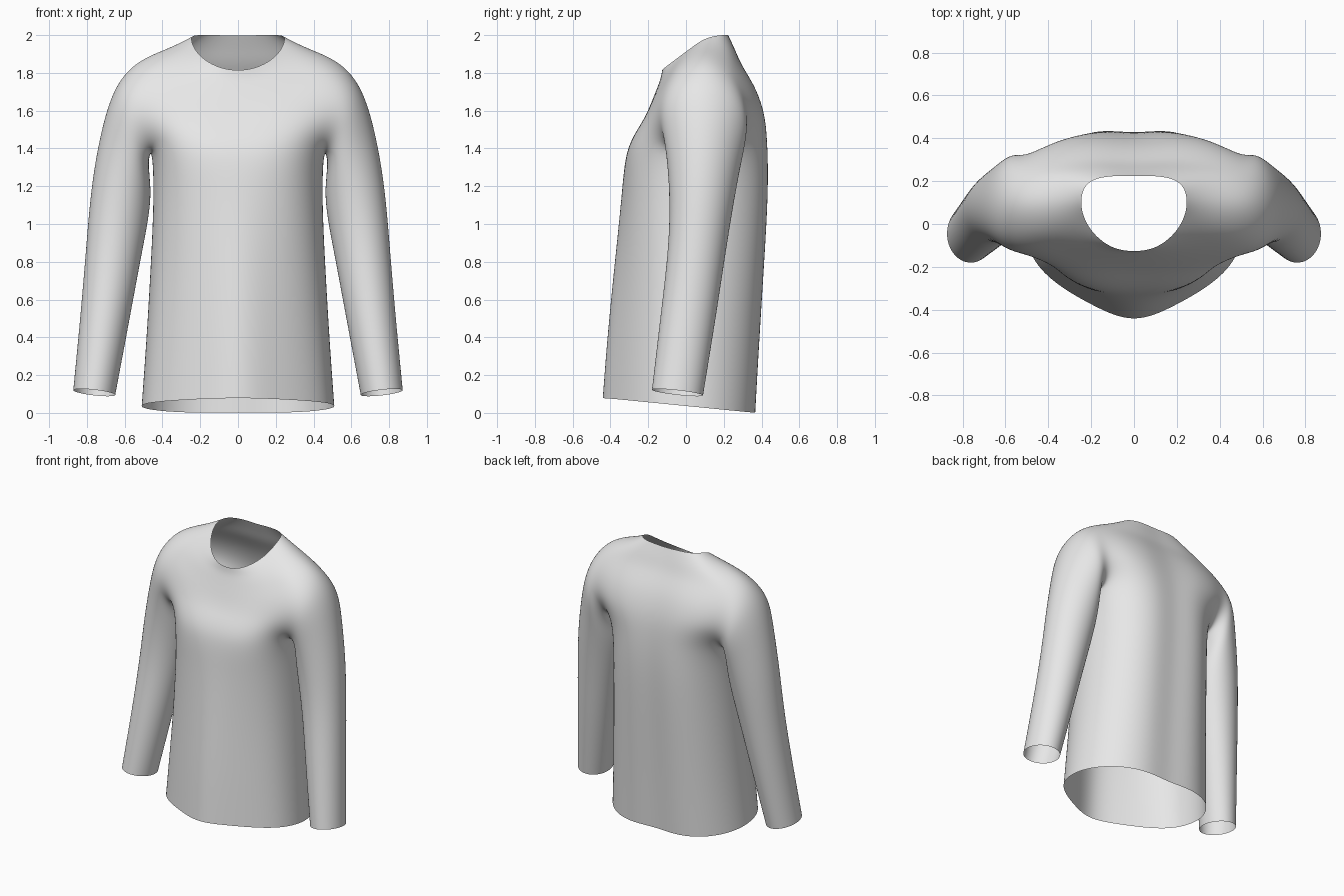
import bpy
import bmesh
from math import sin, cos, tau
from mathutils import Vector

default_cube = bpy.data.objects.get("Cube")
if default_cube:
    bpy.data.objects.remove(default_cube, do_unlink=True)

# One plain cloth colour
cloth = bpy.data.materials.new("light_grey_cloth")
cloth.use_nodes = True
cloth_colour = (0.8, 0.8, 0.8, 1)
cloth.diffuse_color = cloth_colour
cloth.node_tree.nodes["Principled BSDF"].inputs["Base Color"].default_value = cloth_colour

# Half cross-section of the body, running from front centre round the side to back centre
SECTION_X = (0, .36, .68, .92, 1, .93, .7, .36, 0)
FRONT_POINTED = (1.04, .85, .64, .38, 0)
FRONT_FLAT = (1, 1, .88, .55, 0)
BACK = (.45, .83, 1, .93)
SIDE = 4                # column that runs up the side seam
BODY_SCALE = 1.025      # makes up for the shrinking of the smoothed cage
SLEEVE_SCALE = 1.068


def body_ring(width, front, side, back, z_front, z_back, flatness):
    """Half ring of the lower body, tilted from front to back."""
    depths = [p + (f - p) * flatness for p, f in zip(FRONT_POINTED, FRONT_FLAT)]
    ys = [side + (front - side) * BODY_SCALE * d for d in depths]
    ys += [side + (back - side) * BODY_SCALE * d for d in BACK]
    ring = []
    for across, y in zip(SECTION_X, ys):
        t = min(max((y - front) / (back - front), 0), 1)
        ring.append(Vector((across * width * BODY_SCALE, y, z_front + (z_back - z_front) * t)))
    return ring


def sleeve_ring(outer, inner, front, back, count):
    """Oval ring spanning an outer and an inner point in the xz plane."""
    top = Vector((outer[0], (front + back) / 2, outer[1]))
    bottom = Vector((inner[0], (front + back) / 2, inner[1]))
    centre = (top + bottom) / 2
    reach = (top - bottom) / 2 * SLEEVE_SCALE
    depth = Vector((0, front - back, .03)) / 2 * SLEEVE_SCALE
    angles = [tau * k / count for k in range(count)]
    return [centre + reach * cos(a) + depth * sin(a) for a in angles]


# Lower body, hem to armpit
body = [
    body_ring(.51, -.44, 0, .37, .08, 0, 0),
    body_ring(.485, -.415, .02, .39, .4, .36, .1),
    body_ring(.462, -.375, .05, .415, .78, .76, .3),
    body_ring(.443, -.33, .07, .44, 1.17, 1.17, .7),
    body_ring(.455, -.31, .09, .435, 1.41, 1.42, 1),
]
ARMPIT = len(body) - 1

# Chest and shoulder blades (the side point is left open for the armhole)
chest = [(0, -.225, 1.54), (.17, -.23, 1.54), (.33, -.21, 1.55), (.47, -.17, 1.55), None,
         (.5, .33, 1.55), (.38, .4, 1.57), (.2, .43, 1.58), (0, .4, 1.58)]
upper_chest = [(0, -.185, 1.64), (.18, -.175, 1.66), (.35, -.15, 1.69), (.49, -.13, 1.7), None,
               (.53, .3, 1.7), (.38, .355, 1.72), (.2, .375, 1.73), (0, .35, 1.73)]
# Shoulder tips, shoulder slope and neckline
shoulder = [(0, -.155, 1.72), (.2, -.135, 1.75), (.38, -.08, 1.8), (.51, -.05, 1.82), (.54, .09, 1.885),
            (.53, .22, 1.83), (.38, .27, 1.84), (.2, .3, 1.84), (0, .285, 1.84)]
slope = [(0, -.138, 1.77), (.14, -.12, 1.785), (.26, -.07, 1.835), (.35, 0, 1.9), (.38, .1, 1.935),
         (.36, .2, 1.92), (.27, .25, 1.92), (.14, .265, 1.92), (0, .258, 1.915)]
neckline = [(0, -.13, 1.81), (.1, -.118, 1.825), (.19, -.05, 1.875), (.237, .03, 1.935), (.25, .1, 1.985),
            (.237, .175, 2), (.18, .215, 2), (.09, .225, 2), (0, .225, 1.995)]
body += [chest, upper_chest, shoulder, slope, neckline]
SHOULDER = body.index(shoulder)

# Half cage of the body, with an opening for the arm
bm = bmesh.new()
grid = [[bm.verts.new(p) if p is not None else None for p in ring] for ring in body]
for r in range(len(grid) - 1):
    for c in range(len(SECTION_X) - 1):
        if ARMPIT <= r < SHOULDER and c in (SIDE - 1, SIDE):
            continue
        bm.faces.new((grid[r][c], grid[r][c + 1], grid[r + 1][c + 1], grid[r + 1][c]))

# Armhole loop: over the top, down the front, under the arm and up the back
rows = range(ARMPIT, SHOULDER + 1)
armhole = [grid[SHOULDER][SIDE]]
armhole += [grid[r][SIDE - 1] for r in reversed(rows)]
armhole += [grid[ARMPIT][SIDE]]
armhole += [grid[r][SIDE + 1] for r in rows]
count = len(armhole)

# Sleeve rings, shoulder to cuff: outer point, inner point, front y, back y
sleeve = [
    ((.65, 1.74), (.48, 1.33), -.13, .33),
    ((.72, 1.52), (.457, 1.18), -.1, .29),
    ((.775, 1.22), (.475, 1.02), -.085, .25),
    ((.8, .92), (.515, .82), -.09, .21),
    ((.83, .55), (.57, .52), -.13, .16),
    ((.872, .12), (.65, .095), -.18, .09),
]
previous = armhole
for outer, inner, front, back in sleeve:
    ring = [bm.verts.new(p) for p in sleeve_ring(outer, inner, front, back, count)]
    for k in range(count):
        n = (k + 1) % count
        bm.faces.new((previous[k], previous[n], ring[n], ring[k]))
    previous = ring

for face in bm.faces:
    face.smooth = True
mesh = bpy.data.meshes.new("long_sleeve_shirt")
bm.to_mesh(mesh)
bm.free()
mesh.materials.append(cloth)

shirt = bpy.data.objects.new("long_sleeve_shirt", mesh)
bpy.context.collection.objects.link(shirt)

# Mirror to the other half, then smooth the cage into soft cloth
mirror = shirt.modifiers.new("other_half", 'MIRROR')
mirror.use_clip = True
mirror.merge_threshold = 0.001
smooth = shirt.modifiers.new("soft_cloth", 'SUBSURF')
smooth.levels = smooth.render_levels = 3
